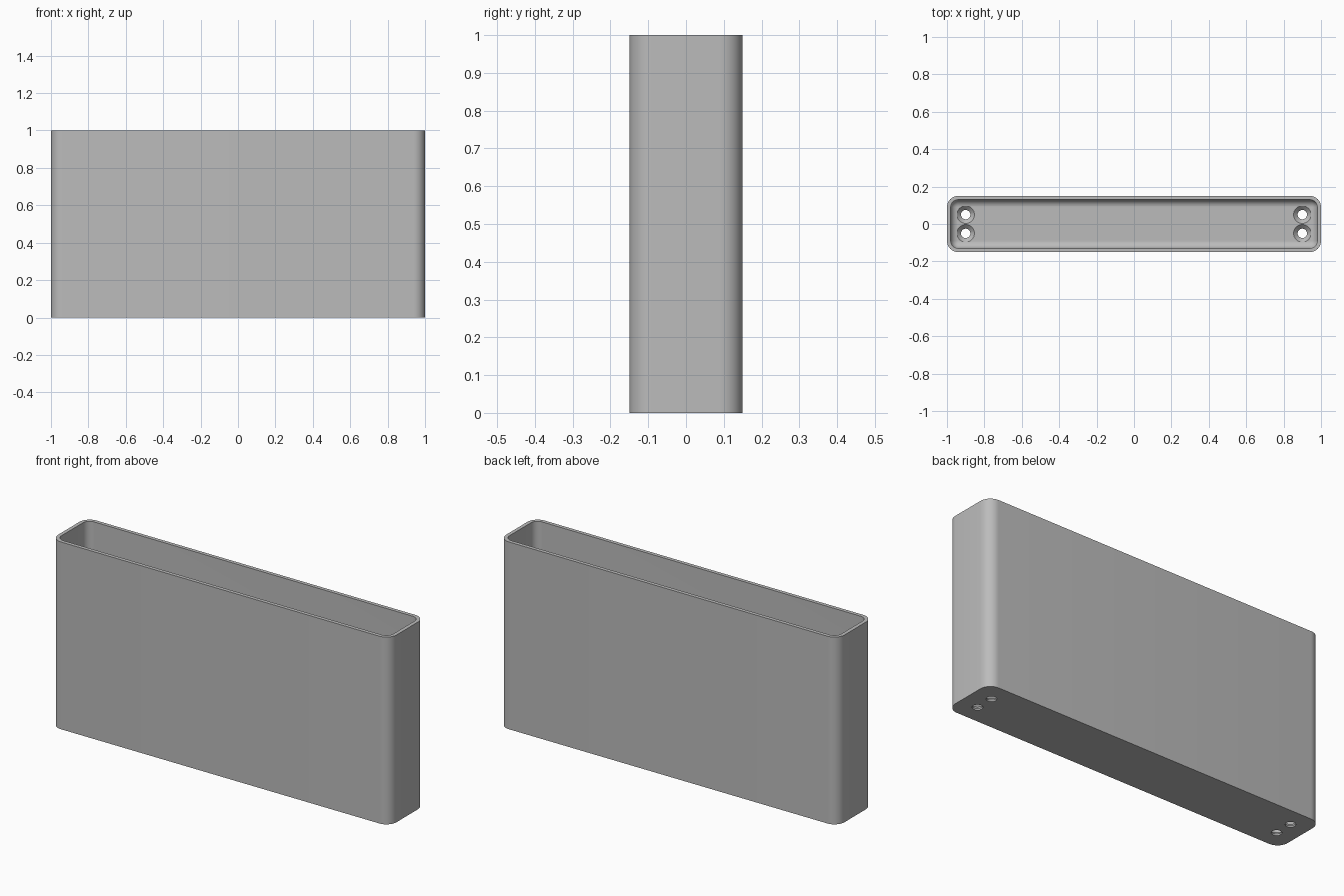
import bpy, bmesh, math

if "Cube" in bpy.data.objects:
    bpy.data.objects.remove(bpy.data.objects["Cube"], do_unlink=True)

HALF_X, HALF_Y, HEIGHT = 1.0, 0.15, 1.0
CORNER, WALL, FLOOR, FILLET = 0.06, 0.02, 0.03, 0.04
STEPS = 10

grey = bpy.data.materials.new("plain grey")
grey.use_nodes = True
colour = (0.5, 0.5, 0.5, 1)
grey.diffuse_color = colour
grey.node_tree.nodes["Principled BSDF"].inputs["Base Color"].default_value = colour


def ring(bm, inset, z):
    """Rounded rectangle of vertices, inset from the outer outline."""
    r = max(CORNER - inset, 0.0002)
    cx, cy = HALF_X - inset - r, HALF_Y - inset - r
    verts = []
    for quarter, (sx, sy) in enumerate([(1, 1), (-1, 1), (-1, -1), (1, -1)]):
        for i in range(STEPS + 1):
            a = (quarter + i / STEPS) * math.pi / 2
            verts.append(bm.verts.new((sx * cx + r * math.cos(a), sy * cy + r * math.sin(a), z)))
    return verts


def bridge(bm, lower, upper):
    n = len(lower)
    for i in range(n):
        j = (i + 1) % n
        bm.faces.new((lower[i], lower[j], upper[j], upper[i]))


def finish(bm, name):
    bmesh.ops.recalc_face_normals(bm, faces=bm.faces)
    mesh = bpy.data.meshes.new(name)
    bm.to_mesh(mesh)
    bm.free()
    mesh.materials.append(grey)
    obj = bpy.data.objects.new(name, mesh)
    bpy.context.collection.objects.link(obj)
    return obj


# Open box: outer wall, rim, inner wall, and a fillet down to the floor
bm = bmesh.new()
levels = [(0, 0), (0, HEIGHT), (WALL, HEIGHT)]
for i in range(STEPS + 1):
    a = i / STEPS * math.pi / 2
    levels.append((WALL + FILLET * (1 - math.cos(a)), FLOOR + FILLET * (1 - math.sin(a))))
rings = [ring(bm, inset, z) for inset, z in levels]
for lower, upper in zip(rings, rings[1:]):
    bridge(bm, lower, upper)
bm.faces.new(rings[0])
bm.faces.new(rings[-1])
bmesh.ops.remove_doubles(bm, verts=bm.verts, dist=0.0005)
box = finish(bm, "open_box")

# Countersunk screw holes, two at each end
bm = bmesh.new()
profile = [(0.025, -0.05), (0.025, 0.008), (0.047, FLOOR), (0.047, 0.1)]
for x in (-0.9, 0.9):
    for y in (-0.05, 0.05):
        loops = []
        for r, z in profile:
            loops.append([bm.verts.new((x + r * math.cos(k * math.tau / 32),
                                        y + r * math.sin(k * math.tau / 32), z))
                          for k in range(32)])
        for lower, upper in zip(loops, loops[1:]):
            bridge(bm, lower, upper)
        bm.faces.new(loops[0])
        bm.faces.new(loops[-1])
cutter = finish(bm, "screw_hole_cutter")

cut = box.modifiers.new("screw holes", 'BOOLEAN')
cut.operation = 'DIFFERENCE'
cut.solver = 'EXACT'
cut.object = cutter
bpy.context.view_layer.objects.active = box
bpy.ops.object.select_all(action='DESELECT')
box.select_set(True)
bpy.ops.object.modifier_apply(modifier=cut.name)
bpy.data.objects.remove(cutter, do_unlink=True)
bpy.ops.object.shade_smooth_by_angle(angle=math.radians(30))
